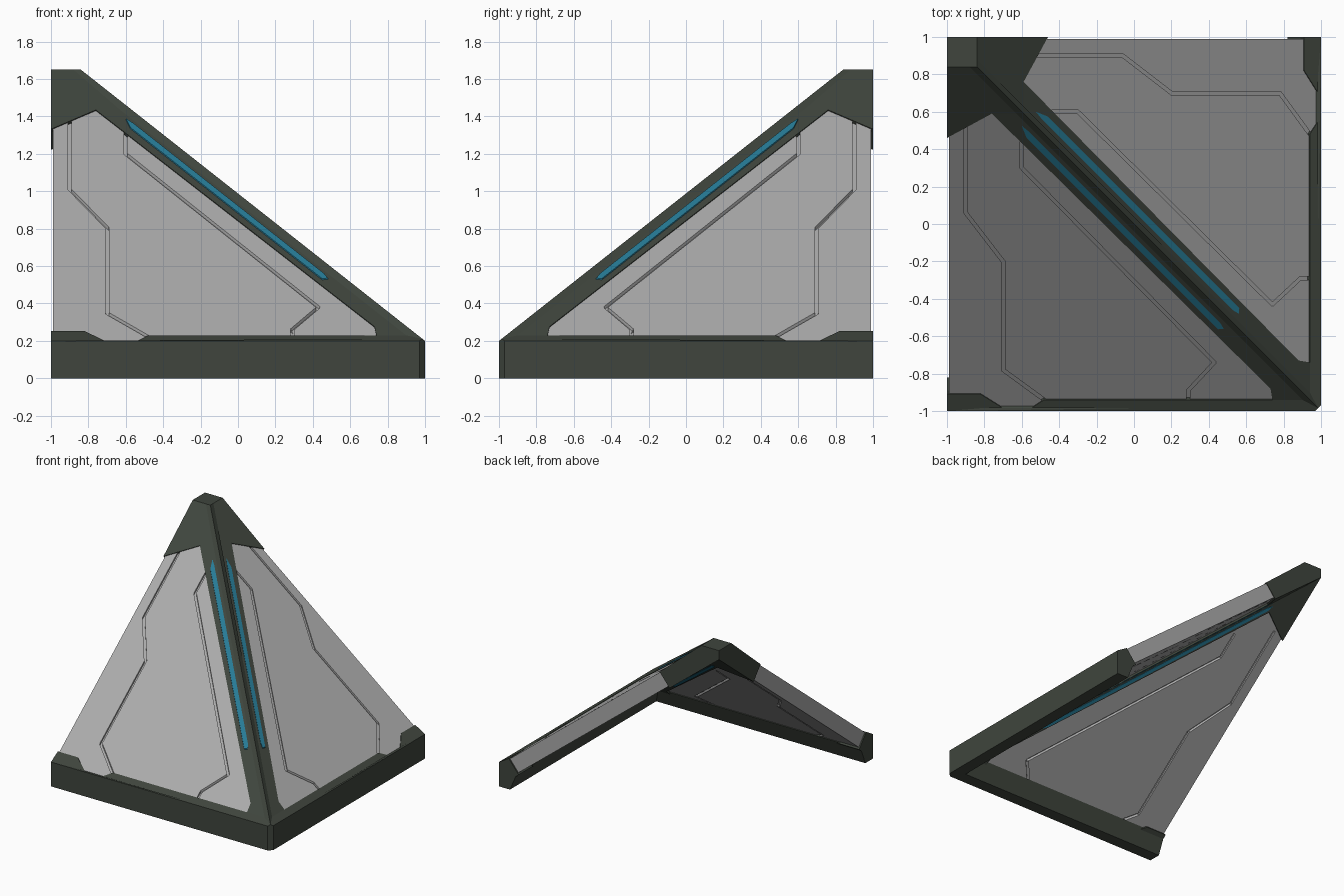
import bpy, bmesh
from mathutils import Vector

if "Cube" in bpy.data.objects:
    bpy.data.objects.remove(bpy.data.objects["Cube"])

SLOPE, EDGE, TOP = 0.788, 0.2, 1.65   # roof pitch, eave height, flat peak height
PEAK_Y = (TOP - EDGE) / SLOPE - 1


def material(name, rgb):
    m = bpy.data.materials.new(name)
    m.diffuse_color = (*rgb, 1)
    m.use_nodes = True
    m.node_tree.nodes["Principled BSDF"].inputs["Base Color"].default_value = m.diffuse_color
    return m


FRAME = material("dark green metal", (0.05, 0.06, 0.047))
PANEL = material("light grey panel", (0.41, 0.41, 0.41))
GLOW = material("teal light", (0.02, 0.2, 0.31))


def finish(name, bm, mat):
    """Drop hidden walls, mirror across the hip (x,y -> -y,-x) and weld."""
    seen = {}
    for f in bm.faces:
        seen.setdefault(tuple(round(c, 4) for c in f.calc_center_median()), []).append(f)
    hidden = {f for group in seen.values() if len(group) > 1 for f in group}
    hidden |= {f for f in bm.faces if all(abs(v.co.x + v.co.y) < 1e-4 for v in f.verts)}
    bmesh.ops.delete(bm, geom=list(hidden), context='FACES')
    dup = bmesh.ops.duplicate(bm, geom=bm.verts[:] + bm.edges[:] + bm.faces[:])["geom"]
    for g in dup:
        if isinstance(g, bmesh.types.BMVert):
            g.co = Vector((-g.co.y, -g.co.x, g.co.z))
    bmesh.ops.remove_doubles(bm, verts=bm.verts, dist=1e-4)
    bmesh.ops.recalc_face_normals(bm, faces=bm.faces)
    me = bpy.data.meshes.new(name)
    bm.to_mesh(me)
    bm.free()
    me.materials.append(mat)
    ob = bpy.data.objects.new(name, me)
    bpy.context.collection.objects.link(ob)
    return ob


def prism(bm, a, b):
    """Solid between two matching loops."""
    va, vb = [bm.verts.new(p) for p in a], [bm.verts.new(p) for p in b]
    bm.faces.new(va)
    bm.faces.new(vb[::-1])
    n = len(va)
    for i in range(n):
        bm.faces.new((va[i], vb[i], vb[(i + 1) % n], va[(i + 1) % n]))


def flat(depth):
    """Points at a constant depth below the roof plane."""
    return lambda x, y: (x, y, EDGE + SLOPE * (y + 1) - depth)


def frame_top(x, y):
    """Frame face: sinks slightly away from the hip ridge and eave edge."""
    drop = 0 if y >= PEAK_Y - 1e-6 or y < -0.999 or x + y > -0.01 else 0.018
    return x, y, min(TOP, EDGE + SLOPE * (y + 1)) - drop


def frame_bottom(x, y):
    """Underside: openings are cut square to the slope."""
    if x + y < -0.1 and -0.99 < y < 0.8:
        y += 0.09
    return x, y, SLOPE * (y + 1)


def plate(name, polys, upper, lower, mat):
    """Solids from plan outlines, between two height functions."""
    bm = bmesh.new()
    for poly in polys:
        prism(bm, [upper(*p) for p in poly], [lower(*p) for p in poly])
    return finish(name, bm, mat)


def strip(path, w):
    """Quads of half width w along a plan polyline."""
    quads = []
    for a, b in zip(path, path[1:]):
        a, b = Vector(a), Vector(b)
        d = (b - a).normalized() * w
        n = Vector((-d.y, d.x))
        a, b = a - d * 0.4, b + d * 0.4
        quads.append([tuple(p) for p in (a - n, b - n, b + n, a + n)])
    return quads


# Frame: ridge band, hip bar, peak cap, eave bar with corner block, flat peak
ridge_end = (-PEAK_Y - 0.04, PEAK_Y)
ridge = [(0.985, -0.985), (-PEAK_Y, PEAK_Y), ridge_end, (-0.63, 0.59), (0.9, -0.94)]
hip_bar = [(-0.63, 0.59), (-0.76, 0.59), (0.73, -0.88), (0.74, -0.94), (0.9, -0.94)]
cap = [ridge_end, (-1, PEAK_Y), (-1, 0.46), (-0.76, 0.59), (-0.63, 0.59)]
eave = [(-1, -1), (0.97, -1), (0.985, -0.985), (0.9, -0.94), (0.74, -0.94), (-0.48, -0.94),
        (-0.55, -0.985), (-0.7, -0.985), (-0.82, -0.91), (-1, -0.91)]
peak = [(-PEAK_Y, PEAK_Y), (-1, 1), (-1, PEAK_Y), ridge_end]
plate("frame", [ridge, hip_bar, cap, eave, peak], frame_top, frame_bottom, FRAME)

# Base rim with chamfered, mitred corner
profile = [(-1, 0), (-1, EDGE), (-0.985, EDGE), (-0.84, 0.14), (-0.9, 0), (-0.985, 0)]
bm = bmesh.new()
left = [bm.verts.new((-1, y, z)) for y, z in profile]
right = [bm.verts.new((0.97 if y == -1 else -y, y, z)) for y, z in profile]
bm.faces.new(left)
bm.faces.new((right[0], right[1], right[2], right[5]))
bm.faces.new(right[2:])
for i in range(6):
    j = (i + 1) % 6
    bm.faces.new((left[i], left[j], right[j], right[i]))
finish("base_rim", bm, FRAME)

# Recessed wall panels
panels = plate("wall_panels", [[(-0.99, -0.98), (0.92, -0.98), (-0.85, 0.79), (-0.99, 0.79)]],
               flat(0.025), flat(0.18), PANEL)

# Narrow grooves cut in both faces of the panels
seams = strip([(-0.9, 0.57), (-0.9, 0.06), (-0.7, -0.2), (-0.7, -0.78), (-0.45, -0.962)], 0.009)
seams += strip([(-0.6, 0.46), (-0.6, 0.3), (0.43, -0.74), (0.29, -0.89), (0.29, -0.96)], 0.009)
for side, a, b in (("outer", 0.0, 0.043), ("inner", 0.162, 0.2)):
    cutter = plate(side + "_groove_cutter", seams, flat(a), flat(b), PANEL)
    cutter.hide_render = True
    cutter.hide_set(True)
    cut = panels.modifiers.new(side + "_grooves", 'BOOLEAN')
    cut.operation, cut.solver, cut.use_self, cut.object = 'DIFFERENCE', 'EXACT', True, cutter

# Light strips along the hip, outside and underneath
outer = [(-0.6, 0.525), (-0.56, 0.492), (0.46, -0.528), (0.48, -0.56), (0.45, -0.563), (-0.575, 0.462)]
plate("outer_hip_lights", [outer], flat(0.011), flat(0.03), GLOW)
inner = [(-0.76, 0.725), (-0.72, 0.7), (0.45, -0.47), (0.47, -0.51), (0.43, -0.485), (-0.74, 0.685)]
plate("inner_hip_lights", [inner], flat(0.19), flat(0.203), GLOW)
